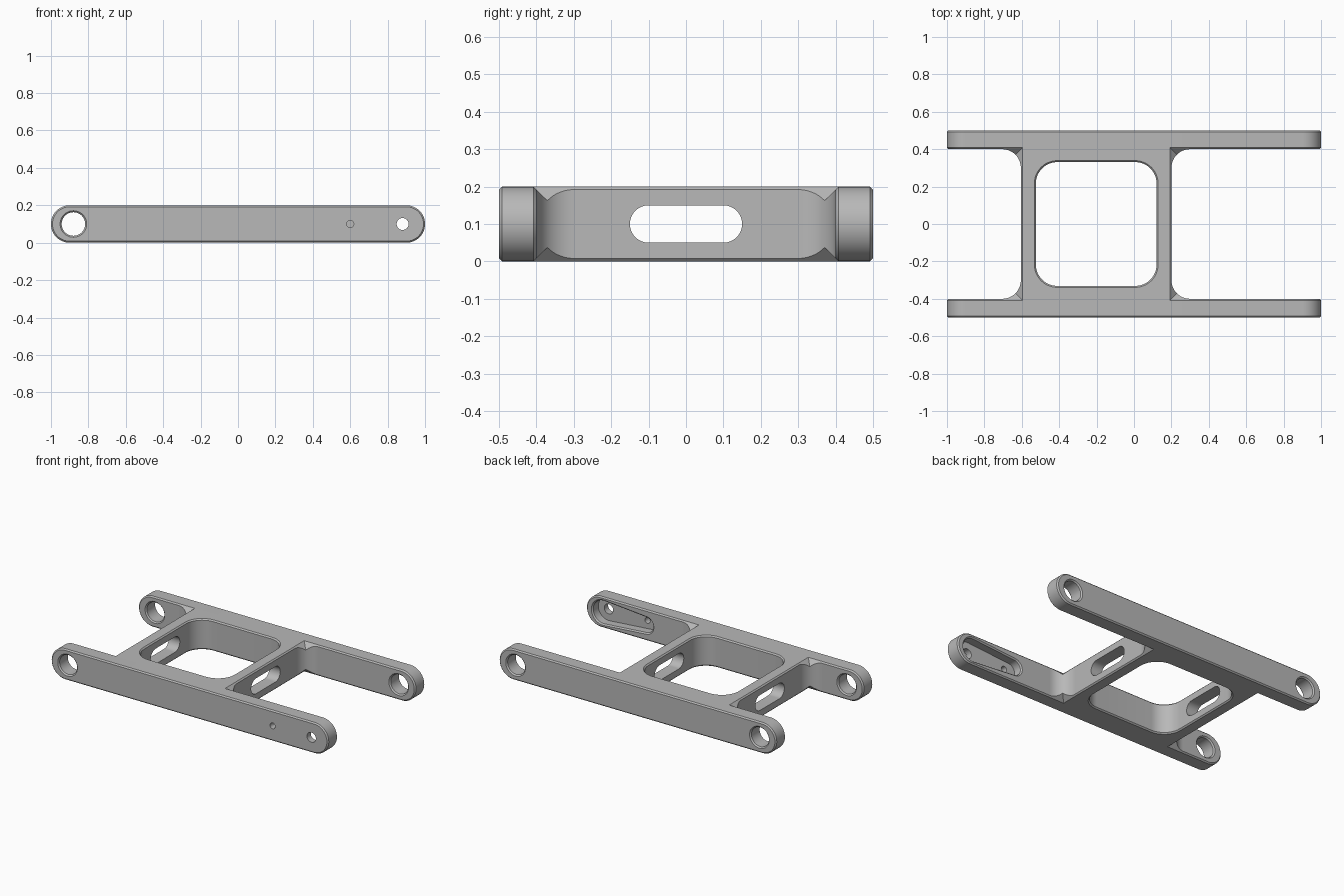
import bpy, bmesh, math

cube = bpy.data.objects.get("Cube")
if cube:
    bpy.data.objects.remove(cube, do_unlink=True)

H = 0.2            # frame height
MID = H / 2
C = 0.008          # edge chamfer
ARM_IN, ARM_OUT = 0.40, 0.50
BLOCK_X = (-0.605, 0.20)
FILLET_R = 0.1

metal = bpy.data.materials.new("plain_grey_metal")
metal.use_nodes = True
metal.diffuse_color = (0.48, 0.48, 0.48, 1)
metal.node_tree.nodes["Principled BSDF"].inputs["Base Color"].default_value = (0.48, 0.48, 0.48, 1)


def make_object(name, bm):
    bmesh.ops.remove_doubles(bm, verts=bm.verts, dist=1e-5)
    bmesh.ops.recalc_face_normals(bm, faces=bm.faces)
    mesh = bpy.data.meshes.new(name)
    bm.to_mesh(mesh)
    bm.free()
    mesh.materials.append(metal)
    obj = bpy.data.objects.new(name, mesh)
    bpy.context.collection.objects.link(obj)
    return obj


def arc(cx, cy, r, start, end, steps):
    return [(cx + r * math.cos(start + (end - start) * i / steps),
             cy + r * math.sin(start + (end - start) * i / steps)) for i in range(steps + 1)]


def capsule(xa, xb, ra, rb, y=MID, steps=24):
    """Outline around two circles, xa <= xb, with tangent sides."""
    tilt = math.asin((rb - ra) / (xb - xa)) if xb > xa else 0
    q = math.pi / 2 + tilt
    return arc(xb, y, rb, -q, q, steps) + arc(xa, y, ra, q, 2 * math.pi - q, steps)


def rounded_rect(x0, x1, y0, y1, r, grow=0):
    pts = []
    corners = [(x1 - r, y1 - r), (x0 + r, y1 - r), (x0 + r, y0 + r), (x1 - r, y0 + r)]
    for i, (cx, cy) in enumerate(corners):
        pts += arc(cx, cy, r + grow, i * math.pi / 2, (i + 1) * math.pi / 2, 12)
    return pts


def loft(name, axis, sections):
    """Solid through outlines placed at positions along an axis."""
    place = {"x": lambda t, u, v: (t, u, v),
             "y": lambda t, u, v: (u, t, v),
             "z": lambda t, u, v: (u, v, t)}[axis]
    bm = bmesh.new()
    rings = [[bm.verts.new(place(t, u, v)) for u, v in pts] for t, pts in sections]
    for a, b in zip(rings, rings[1:]):
        for i in range(len(a)):
            j = (i + 1) % len(a)
            bm.faces.new((a[i], a[j], b[j], b[i]))
    bm.faces.new(rings[0])
    bm.faces.new(rings[-1])
    return make_object(name, bm)


def flared(lo, hi, outline):
    """Sections of a cutter whose mouths are chamfered; outline takes a growth."""
    return [(lo - C, outline(2 * C)), (lo + C, outline(0)),
            (hi - C, outline(0)), (hi + C, outline(2 * C))]


def cut(obj, cutters):
    for cutter in cutters:
        cutter.hide_render = True
        mod = obj.modifiers.new("cut", "BOOLEAN")
        mod.operation, mod.solver, mod.object = "DIFFERENCE", "EXACT", cutter
    bpy.context.view_layer.update()
    graph = bpy.context.evaluated_depsgraph_get()
    mesh = bpy.data.meshes.new_from_object(obj.evaluated_get(graph))
    obj.modifiers.clear()
    obj.data = mesh
    for cutter in cutters:
        bpy.data.objects.remove(cutter, do_unlink=True)


def finish(obj):
    bpy.ops.object.select_all(action="DESELECT")
    obj.select_set(True)
    bpy.context.view_layer.objects.active = obj
    bpy.ops.object.shade_smooth_by_angle(angle=math.radians(30))


# Side arms: chamfered bars with round ends
def side_arm(name, side):
    def bar(r):
        return capsule(-0.9, 0.9, r, r)
    return loft(name, "y", [(side * ARM_IN, bar(MID - C)), (side * (ARM_IN + C), bar(MID)),
                            (side * (ARM_OUT - C), bar(MID)), (side * ARM_OUT, bar(MID - C))])


def pivot_cutter(x, lo, hi):
    return loft("pivot_cutter", "y", flared(lo, hi, lambda g: capsule(x, x, 0.063 + g, 0.063 + g)))


def pin_cutter(x, r):
    return loft("pin_cutter", "y", [(-0.6, capsule(x, x, r, r)), (-0.3, capsule(x, x, r, r))])


back_arm = side_arm("back_arm", 1)
cut(back_arm, [pivot_cutter(x, ARM_IN, ARM_OUT) for x in (-0.88, 0.88)])

# Front arm has a tapered pocket on its inner face, with two pin holes
front_arm = side_arm("front_arm", -1)
pocket = loft("pocket_cutter", "y", [
    (-0.46, capsule(0.57, 0.88, 0.05, 0.075)),
    (-ARM_IN - C, capsule(0.57, 0.88, 0.05, 0.075)),
    (-ARM_IN + C, capsule(0.57, 0.88, 0.05 + 2 * C, 0.075 + 2 * C))])
cut(front_arm, [pivot_cutter(-0.88, -ARM_OUT, -ARM_IN), pocket,
                pin_cutter(0.88, 0.032), pin_cutter(0.6, 0.019)])

# Centre block with chamfered long edges, a large window and slots
x0, x1 = BLOCK_X
section = [(x0, C), (x0 + C, 0), (x1 - C, 0), (x1, C),
           (x1, H - C), (x1 - C, H), (x0 + C, H), (x0, H - C)]
block = loft("centre_block", "y", [(s * (ARM_IN + C), section) for s in (-1, 1)])
window = loft("window_cutter", "z", flared(
    0, H, lambda g: rounded_rect(-0.525, 0.121, -0.331, 0.331, 0.115, g)))
slot = loft("slot_cutter", "x", [(t, capsule(-0.1, 0.1, 0.05, 0.05)) for t in (-0.8, 0.4)])
cut(block, [window, slot])


# Corner fillets: concave columns whose ends slope along both chamfers
def corner_fillet(name, x, sx, sy):
    bm = bmesh.new()
    reach = FILLET_R + C
    curve = arc(reach, reach, FILLET_R, -math.pi / 2, -math.pi, 16)
    pts = [(0, 0), (reach, 0)] + curve + [(0, reach)]
    cols = []
    for dx, dy in pts:
        half = MID - min(dx, dy)
        px, py = x + sx * (dx - C), sy * (ARM_IN + C - dy)
        cols.append([bm.verts.new((px, py, MID + s * half)) for s in (-1, 1)])
    n = len(cols)
    for i in range(n):
        a, b = cols[i], cols[(i + 1) % n]
        bm.faces.new((a[0], b[0], b[1], a[1]))
    mid = n // 2
    for k in (0, 1):
        bm.faces.new([c[k] for c in cols[:mid + 1]])
        bm.faces.new([cols[0][k]] + [c[k] for c in cols[mid:]])
    return make_object(name, bm)


parts = [back_arm, front_arm, block]
for x, sx, end in ((x0, -1, "right"), (x1, 1, "left")):
    for sy, side in ((-1, "front"), (1, "back")):
        parts.append(corner_fillet(f"{side}_{end}_fillet", x, sx, sy))
for part in parts:
    finish(part)
